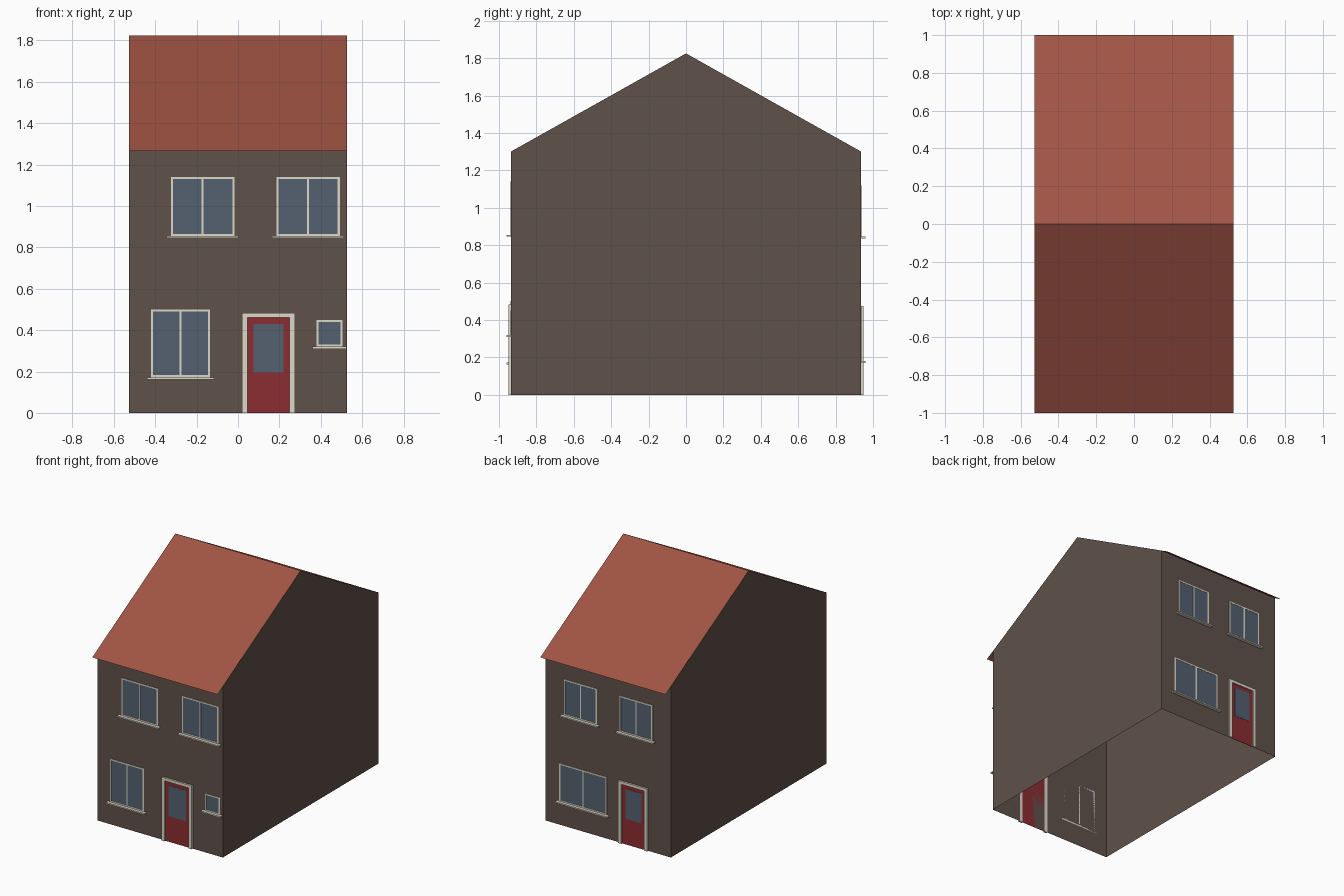
import bpy, bmesh

if "Cube" in bpy.data.objects:
    bpy.data.objects.remove(bpy.data.objects["Cube"])

W, D, EAVE_Y = 0.527, 0.935, 1.0       # half width, half wall depth, half roof depth
RIDGE_Z, EAVE_Z, WALL_Z = 1.825, 1.265, 1.301


def material(name, rgb):
    m = bpy.data.materials.new(name)
    m.diffuse_color = (*rgb, 1)
    m.use_nodes = True
    m.node_tree.nodes["Principled BSDF"].inputs["Base Color"].default_value = m.diffuse_color
    return m


BRICK = material("brick", (0.117, 0.082, 0.069))
TILE = material("roof_tile", (0.352, 0.089, 0.058))
RED = material("door_red", (0.262, 0.027, 0.032))
GLASS = material("glass", (0.089, 0.12, 0.162))
CREAM = material("cream_trim", (0.73, 0.69, 0.58))


def finish(name, bm, mat):
    me = bpy.data.meshes.new(name)
    bm.to_mesh(me)
    bm.free()
    ob = bpy.data.objects.new(name, me)
    me.materials.append(mat)
    bpy.context.collection.objects.link(ob)
    return ob


def extruded_profile(name, profile, mat, caps):
    """Sweep an open (y, z) profile across the house width, optionally capping the ends."""
    bm = bmesh.new()
    left, right = [[bm.verts.new((x, y, z)) for y, z in profile] for x in (-W, W)]
    for i in range(len(profile) - 1):
        bm.faces.new((left[i], left[i + 1], right[i + 1], right[i]))
    if caps:
        bm.faces.new(left)
        bm.faces.new(right[::-1])
    bmesh.ops.recalc_face_normals(bm, faces=bm.faces)
    return finish(name, bm, mat)


def wall_boxes(name, rects, depth, side, mat):
    """Boxes standing off the front (side=-1) or back (side=1) wall; rects are x0, x1, z0, z1."""
    bm = bmesh.new()
    for x0, x1, z0, z1 in rects:
        cube = bmesh.ops.create_cube(bm, size=1)["verts"]
        bmesh.ops.scale(bm, vec=(x1 - x0, depth, z1 - z0), verts=cube)
        bmesh.ops.translate(bm, vec=((x0 + x1) / 2, side * (D + depth / 2), (z0 + z1) / 2), verts=cube)
    return finish(name, bm, mat)


def window(name, side, x0, x1, z0, z1, mullion=True):
    t = 0.01
    wall_boxes(name + "_glass", [(x0 + t, x1 - t, z0 + t, z1 - t)], 0.002, side, GLASS)
    bars = [(x0, x0 + t, z0, z1), (x1 - t, x1, z0, z1),
            (x0 + t, x1 - t, z0, z0 + t), (x0 + t, x1 - t, z1 - t, z1)]
    if mullion:
        xm = (x0 + x1) / 2
        bars.append((xm - t / 2, xm + t / 2, z0 + t, z1 - t))
    wall_boxes(name + "_frame", bars, 0.004, side, CREAM)
    wall_boxes(name + "_sill", [(x0 - 0.02, x1 + 0.02, z0 - 0.01, z0)], 0.026, side, CREAM)


def door(name, side, x0, x1, top):
    t, h = 0.026, top - 0.022
    wall_boxes(name + "_surround", [(x0, x0 + t, 0, top), (x1 - t, x1, 0, top),
                                    (x0 + t, x1 - t, h, top)], 0.014, side, CREAM)
    wall_boxes(name + "_panel", [(x0 + t, x1 - t, 0, h)], 0.003, side, RED)
    wall_boxes(name + "_glass", [(x0 + 0.055, x1 - 0.055, 0.195, h - 0.03)], 0.005, side, GLASS)


# Open-bottomed wall shell: front and back walls, then both gables
for side, label in ((-1, "front"), (1, "back")):
    extruded_profile(label + "_wall", [(side * D, 0), (side * D, WALL_Z)], BRICK, False)
for x, label in ((-W, "left"), (W, "right")):
    bm = bmesh.new()
    outline = [(-D, 0), (D, 0), (D, WALL_Z), (0, RIDGE_Z), (-D, WALL_Z)]
    face = bm.faces.new([bm.verts.new((x, y, z)) for y, z in outline])
    if x < 0:
        face.normal_flip()
    finish(label + "_gable_wall", bm, BRICK)

# Thin pitched roof with overhanging eaves
extruded_profile("roof", [(EAVE_Y, EAVE_Z), (0, RIDGE_Z), (-EAVE_Y, EAVE_Z)], TILE, False)

# Front windows and door
window("front_upper_left_window", -1, -0.325, -0.017, 0.855, 1.14)
window("front_upper_right_window", -1, 0.185, 0.492, 0.855, 1.14)
window("front_lower_window", -1, -0.42, -0.135, 0.172, 0.50)
window("front_small_window", -1, 0.38, 0.505, 0.32, 0.45, mullion=False)
door("front_door", -1, 0.02, 0.275, 0.482)

# Back windows and door
window("back_upper_left_window", 1, 0.093, 0.37, 0.845, 1.118)
window("back_upper_right_window", 1, -0.375, -0.098, 0.845, 1.118)
window("back_lower_window", 1, 0.01, 0.41, 0.18, 0.468)
door("back_door", 1, -0.338, -0.093, 0.475)
